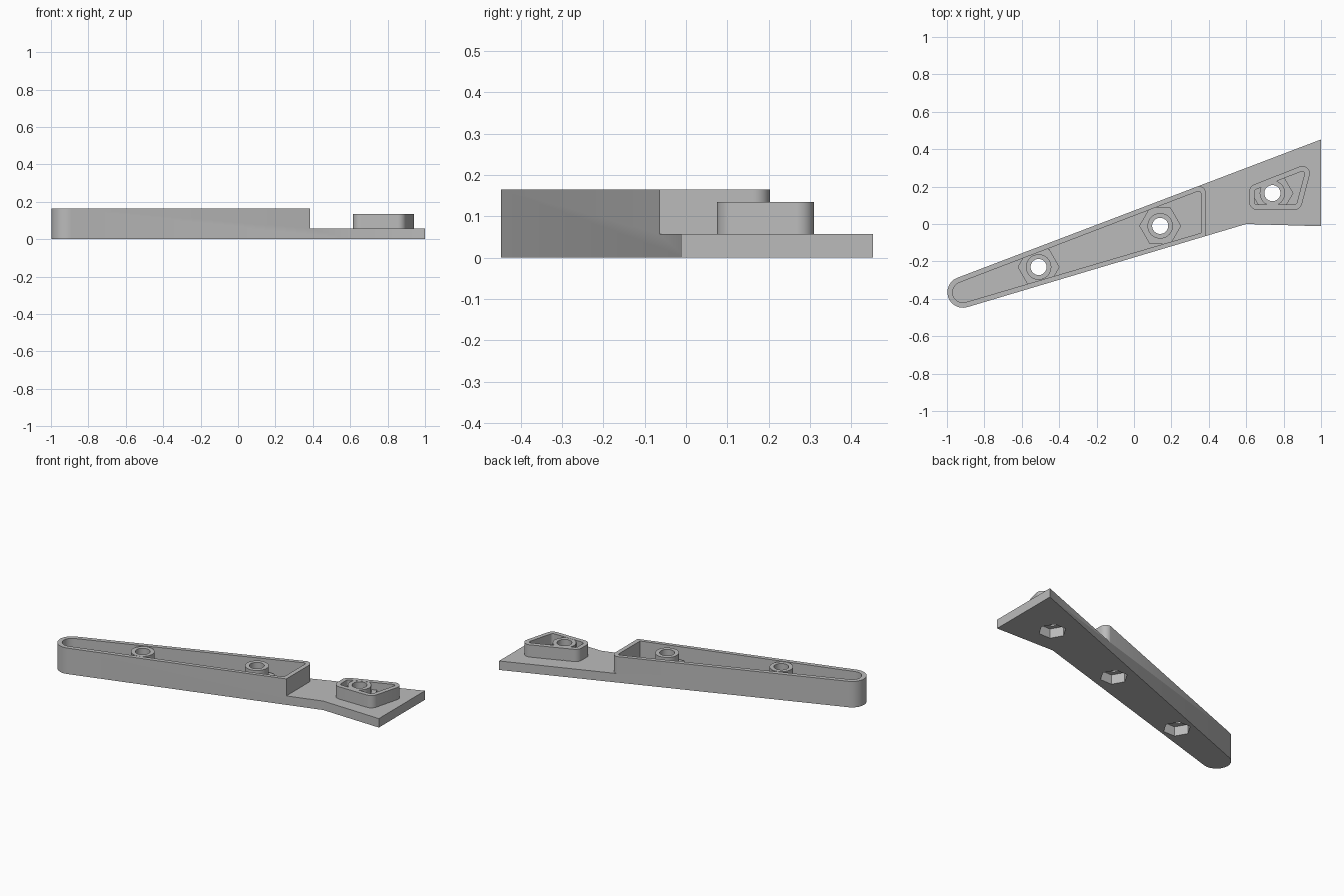
import bpy
from math import atan2, acos, cos, sin, hypot, pi, radians

cube = bpy.data.objects.get("Cube")
if cube:
    bpy.data.objects.remove(cube)

WALL = 0.028        # shell thickness
FLOOR = 0.03        # floor of the hollows
PLATE_TOP = 0.057
POD_TOP = 0.135
BAR_TOP = 0.165
NUT_TOP = 0.06      # roof of the nut pockets

grey = bpy.data.materials.new("light_grey")
grey.use_nodes = True
grey.diffuse_color = (0.5, 0.5, 0.5, 1)
grey.node_tree.nodes["Principled BSDF"].inputs["Base Color"].default_value = grey.diffuse_color


def arc(cx, cy, r, a0, a1, n):
    return [(cx + r * cos(a0 + (a1 - a0) * i / n),
             cy + r * sin(a0 + (a1 - a0) * i / n)) for i in range(n + 1)]


def rounded(circles):
    """Counter-clockwise outline wrapped round circles (x, y, radius)."""
    def normal(a, b):
        dx, dy = b[0] - a[0], b[1] - a[1]
        return atan2(dy, dx) - acos((a[2] - b[2]) / hypot(dx, dy))
    pts = []
    for i, c in enumerate(circles):
        if c[2] == 0:
            pts.append(c[:2])
            continue
        a0 = normal(circles[i - 1], c)
        a1 = normal(c, circles[(i + 1) % len(circles)])
        pts += arc(*c, a0, a0 + (a1 - a0) % (2 * pi), 12)
    return pts


def ngon(x, y, r, n):
    return arc(x, y, r, 0, 2 * pi, n)[:-1]


def inset(circles):
    return [(x, y, max(r - WALL, 0)) for x, y, r in circles]


def prism(name, pts, z0, z1):
    n = len(pts)
    verts = [(x, y, z) for z in (z0, z1) for x, y in pts]
    faces = [list(range(n))[::-1], list(range(n, 2 * n))]
    faces += [(i, (i + 1) % n, (i + 1) % n + n, i + n) for i in range(n)]
    mesh = bpy.data.meshes.new(name)
    mesh.from_pydata(verts, [], faces)
    mesh.materials.append(grey)
    obj = bpy.data.objects.new(name, mesh)
    bpy.context.collection.objects.link(obj)
    return obj


def combine(target, tool, operation):
    """Apply a boolean and discard the tool."""
    mod = target.modifiers.new(operation.lower(), "BOOLEAN")
    mod.operation, mod.solver, mod.object = operation, "EXACT", tool
    graph = bpy.context.evaluated_depsgraph_get()
    mesh = bpy.data.meshes.new_from_object(target.evaluated_get(graph))
    target.modifiers.clear()
    target.data = mesh
    bpy.data.objects.remove(tool)


bosses = [(-0.51, -0.23, BAR_TOP), (0.14, -0.01, BAR_TOP), (0.74, 0.165, POD_TOP)]
tip = (-0.915, -0.365, 0.083)
corner = (0.345, 0.163, 0.04)
pod = [(0.66, 0.12, 0.045), (0.855, 0.12, 0.045), (0.9, 0.27, 0.04), (0.66, 0.17, 0.045)]

# Full-height bar, stepped down to the plate at its wide end
bracket = prism("bracket_arm",
                rounded([tip, (0.6, 0, 0), (1, -0.012, 0), (1, 0.452, 0)]), 0, BAR_TOP)
end = radians(111)
step = arc(*corner, 0, end, 12)
step += [(corner[0] + 0.3 * cos(end), corner[1] + 0.3 * sin(end)), (2, 1), (2, -1), (0.385, -1)]
combine(bracket, prism("step_cutter", step[::-1], PLATE_TOP, 1), "DIFFERENCE")

# Raised pod on the plate
combine(bracket, prism("pod", rounded(pod), FLOOR / 2, POD_TOP), "UNION")

# Hollows, leaving hexagonal nut housings and round screw bosses standing
bar_hollow = rounded(inset([tip]) + [(0.357, -0.048, 0)] + inset([corner]))
for outline, group in ((bar_hollow, bosses[:2]), (rounded(inset(pod)), bosses[2:])):
    hollow = prism("hollow_cutter", outline, FLOOR, 0.3)
    for x, y, top in group:
        combine(hollow, prism("nut_housing", ngon(x, y, 0.112, 6), 0, NUT_TOP + WALL), "DIFFERENCE")
        combine(hollow, prism("screw_boss", ngon(x, y, 0.068, 40), 0, top - 0.001), "DIFFERENCE")
    combine(bracket, hollow, "DIFFERENCE")

# Nut pockets underneath and screw holes right through
for x, y, top in bosses:
    combine(bracket, prism("nut_pocket", ngon(x, y, 0.08, 6), -0.1, NUT_TOP), "DIFFERENCE")
    combine(bracket, prism("screw_hole", ngon(x, y, 0.043, 40), -0.2, 0.4), "DIFFERENCE")

bpy.ops.object.select_all(action="DESELECT")
bracket.select_set(True)
bpy.context.view_layer.objects.active = bracket
bpy.ops.object.shade_smooth_by_angle(angle=radians(30))
